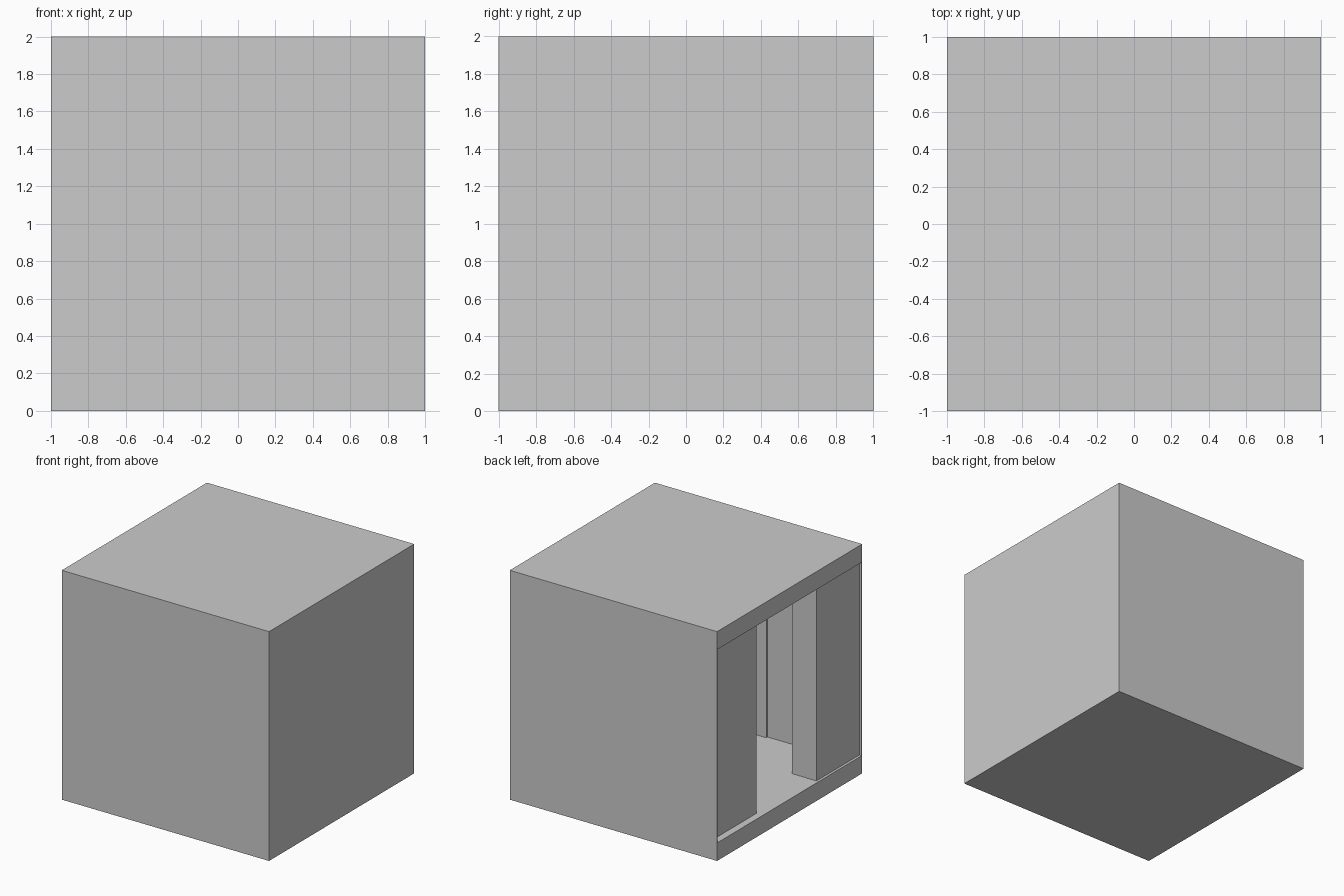
import bpy

if "Cube" in bpy.data.objects:
    bpy.data.objects.remove(bpy.data.objects["Cube"])


def box(name, x, y, z):
    """Axis-aligned box given (min, max) on each axis."""
    bpy.ops.mesh.primitive_cube_add(
        size=1, location=[(a + b) / 2 for a, b in (x, y, z)])
    ob = bpy.context.object
    ob.name = name
    ob.scale = [b - a for a, b in (x, y, z)]
    bpy.ops.object.transform_apply(location=False, rotation=False, scale=True)
    return ob


SLAB = 0.157                 # floor and roof thickness
SKIN = 0.008                 # thin outer cladding
INNER = (SLAB, 2 - SLAB)     # clear height between slabs

# Floor and roof slabs
box("floor_slab", (-1, 1), (-1, 1), (0, SLAB))
box("roof_slab", (-1, 1), (-1, 1), (2 - SLAB, 2))

# Outer cladding and inner lining on the two long walls, stepped part way along
for side, label in ((-1, "front"), (1, "back")):
    def span(a, b):
        return tuple(sorted((side * a, side * b)))
    box(label + "_cladding", (-1, 1), span(1 - SKIN, 1), INNER)
    box(label + "_lining_thin", (-0.74, -0.19), span(0.852, 1 - SKIN), INNER)
    box(label + "_lining_thick", (-0.19, 0.85), span(0.835, 1 - SKIN), INNER)

# Closed end wall
box("end_wall", (0.85, 1), (-1 + SKIN, 1 - SKIN), INNER)

# Sliding door panels on the open end, each backed by a jamb
box("front_door_panel", (-0.978, -0.885), (-1 + SKIN, -0.40), INNER)
box("front_door_jamb", (-0.885, -0.74), (-1 + SKIN, -0.402), INNER)
box("back_door_panel", (-0.937, -0.845), (0.367, 1 - SKIN), INNER)
box("back_door_jamb", (-0.845, -0.74), (0.369, 1 - SKIN), INNER)
